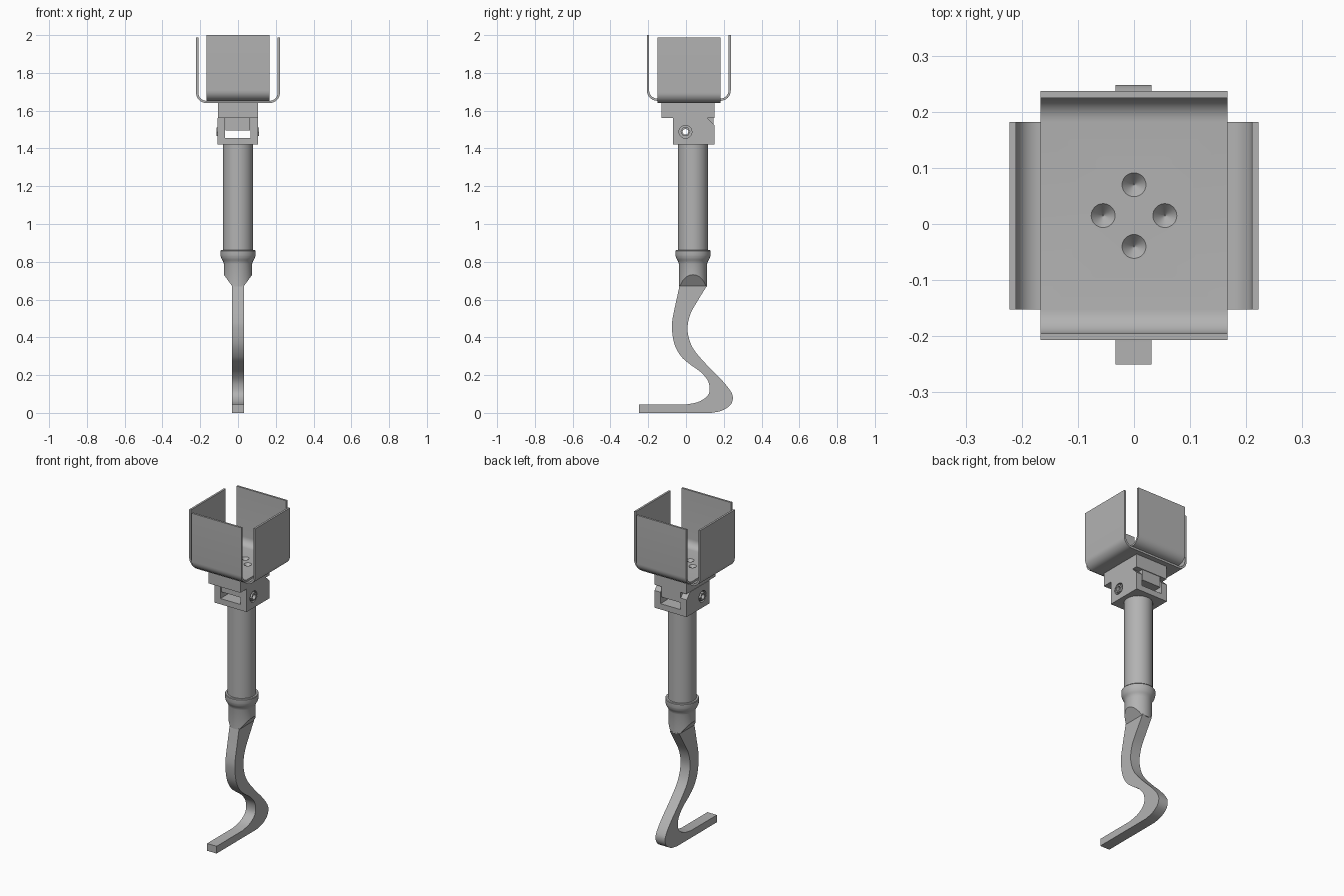
import bpy, bmesh
from math import pi, sin, cos, radians
from mathutils import Vector, Matrix

if "Cube" in bpy.data.objects:
    bpy.data.objects.remove(bpy.data.objects["Cube"])

grey = bpy.data.materials.new("metal grey")
grey.use_nodes = True
grey.diffuse_color = (0.45, 0.45, 0.45, 1)
grey.node_tree.nodes["Principled BSDF"].inputs["Base Color"].default_value = grey.diffuse_color


def add(name, bm):
    bmesh.ops.recalc_face_normals(bm, faces=bm.faces)
    mesh = bpy.data.meshes.new(name)
    bm.to_mesh(mesh)
    bm.free()
    mesh.materials.append(grey)
    ob = bpy.data.objects.new(name, mesh)
    bpy.context.collection.objects.link(ob)
    return ob


def activate(ob):
    bpy.ops.object.select_all(action="DESELECT")
    ob.select_set(True)
    bpy.context.view_layer.objects.active = ob


def smooth(ob):
    activate(ob)
    bpy.ops.object.shade_smooth_by_angle(angle=radians(30))


def prism(name, outline, lo, hi, axis="x"):
    """Extrude an outline (across, z) along x or y."""
    bm = bmesh.new()
    place = (lambda d, a, z: (d, a, z)) if axis == "x" else (lambda d, a, z: (a, d, z))
    face = bm.faces.new([bm.verts.new(place(lo, a, z)) for a, z in outline])
    geo = bmesh.ops.extrude_face_region(bm, geom=[face])["geom"]
    shift = Vector(place(hi - lo, 0, 0))
    bmesh.ops.translate(bm, vec=shift, verts=[v for v in geo if isinstance(v, bmesh.types.BMVert)])
    return add(name, bm)


def box(name, x0, x1, y0, y1, z0, z1):
    return prism(name, [(y0, z0), (y1, z0), (y1, z1), (y0, z1)], x0, x1)


def lathe(name, profile, y, steps=48):
    """Spin a (radius, z) profile about a vertical axis at y."""
    bm = bmesh.new()
    rings = [[bm.verts.new((r * cos(2 * pi * i / steps), y + r * sin(2 * pi * i / steps), z))
              for i in range(steps)] for r, z in profile]
    for a, b in zip(rings, rings[1:]):
        for i in range(steps):
            j = (i + 1) % steps
            bm.faces.new((a[i], a[j], b[j], b[i]))
    bm.faces.new(rings[0])
    bm.faces.new(rings[-1])
    return add(name, bm)


def rod(name, r1, r2, depth, at, sides=32, along_x=False):
    bm = bmesh.new()
    turn = Matrix.Rotation(pi / 2, 4, "Y") if along_x else Matrix()
    bmesh.ops.create_cone(bm, cap_ends=True, segments=sides, radius1=r1, radius2=r2,
                          depth=depth, matrix=Matrix.Translation(at) @ turn)
    return add(name, bm)


def cut(targets, cutter):
    for ob in targets:
        mod = ob.modifiers.new("cut", "BOOLEAN")
        mod.operation, mod.solver, mod.object = "DIFFERENCE", "EXACT", cutter
        activate(ob)
        bpy.ops.object.modifier_apply(modifier=mod.name)
    bpy.data.objects.remove(cutter)


def spline(points, steps=6):
    """Smooth curve through points."""
    p = [Vector(q) for q in points]
    p = [2 * p[0] - p[1]] + p + [2 * p[-1] - p[-2]]
    out = []
    for a, b, c, d in zip(p, p[1:], p[2:], p[3:]):
        for k in range(steps):
            t = k / steps
            out.append(tuple(0.5 * (2 * b + (c - a) * t + (2 * a - 5 * b + 4 * c - d) * t * t
                                    + (3 * b - a - 3 * c + d) * t ** 3)))
    return out + [tuple(points[-1])]


def u_outline(centre, half, bottom, top, radius, thick):
    """Closed outline of a bent strap with rounded lower corners."""
    def path(h, r, floor):
        pts = [(centre - h, top)]
        for side, start in ((-1, pi), (1, 1.5 * pi)):
            for i in range(9):
                a = start + i * pi / 16
                pts.append((centre + side * (h - r) + r * cos(a), floor + r + r * sin(a)))
        return pts + [(centre + h, top)]
    inner = path(half - thick, radius - thick, bottom + thick)
    return path(half, radius, bottom) + inner[::-1]


# Socket: two crossed U straps with countersunk screw holes
mid = 0.015
side_strap = prism("socket_side_strap", u_outline(0, 0.222, 1.64, 1.988, 0.055, 0.012),
                   mid - 0.167, mid + 0.167, "y")
front_strap = prism("socket_front_back_strap", u_outline(mid, 0.222, 1.652, 2.0, 0.055, 0.012),
                    -0.167, 0.167)
plate = box("mounting_plate", -0.107, 0.107, -0.13, 0.15, 1.56, 1.64)
for x, y in ((0.055, 0), (-0.055, 0), (0, 0.055), (0, -0.055)):
    cut([front_strap, side_strap, plate],
        rod("countersink", 0.001, 0.023, 0.026, (x, mid + y, 1.653)))

# Hinge: chamfered clevis block around a tongue, drilled crosswise
clevis = prism("hinge_clevis", [(-0.07, 1.42), (0.15, 1.42), (0.15, 1.525), (0.115, 1.56),
                                (-0.07, 1.56)], -0.109, 0.107)
cut([clevis], box("slot", -0.069, 0.067, -0.2, 0.3, 1.455, 1.7))
tongue = box("hinge_tongue", -0.065, 0.063, -0.066, 0.146, 1.495, 1.56)
for x in (-0.109, 0.107):
    cut([clevis], rod("bolt_recess", 0.034, 0.034, 0.03, (x, -0.003, 1.488), along_x=True))
    bolt = rod("bolt_head", 0.026, 0.026, 0.03, (x * 0.9, -0.003, 1.488), 6, True)
    cut([bolt], rod("bolt_bore", 0.015, 0.015, 0.1, (x * 0.9, -0.003, 1.488), along_x=True))
cut([clevis, tongue], rod("cross_bore", 0.015, 0.015, 0.5, (0, -0.003, 1.488), along_x=True))

# Shin tube and flared ankle collar
axis_y = 0.037
tube = lathe("shin_tube", [(0.079, 0.84), (0.079, 1.42)], axis_y)
flare = spline([(0.075, 0.79), (0.079, 0.802), (0.088, 0.818), (0.093, 0.835)], 3)
ankle = lathe("ankle_collar", [(0.075, 0.67)] + flare + [(0.093, 0.858), (0.09, 0.862)], axis_y)
for s in (-1, 1):
    # slanted flats that narrow the ankle down to the blade
    cut([ankle], prism("flat_cutter", [(s * 0.028, 0.667), (s * 0.084, 0.744), (s * 0.2, 0.744),
                                       (s * 0.2, 0.6), (s * 0.028, 0.6)], -0.2, 0.3, "y"))

# Curved foot blade with a flat toe
front_edge = spline([(-0.034, 0.675), (-0.05, 0.6), (-0.071, 0.5), (-0.074, 0.44), (-0.06, 0.36),
                     (-0.024, 0.297), (0.024, 0.255), (0.082, 0.212), (0.12, 0.16),
                     (0.12, 0.1), (0.07, 0.06), (0.0, 0.044)])
back_edge = spline([(0.135, 0), (0.19, 0.012), (0.235, 0.042), (0.248, 0.08), (0.235, 0.117),
                    (0.188, 0.175), (0.114, 0.25), (0.05, 0.323), (0.02, 0.38), (0.008, 0.45),
                    (0.024, 0.525), (0.066, 0.6), (0.112, 0.675)])
blade = prism("foot_blade", front_edge + [(-0.25, 0.044), (-0.25, 0)] + back_edge, -0.033, 0.031)

for ob in (side_strap, front_strap, plate, clevis, tongue, tube, ankle, blade):
    smooth(ob)
